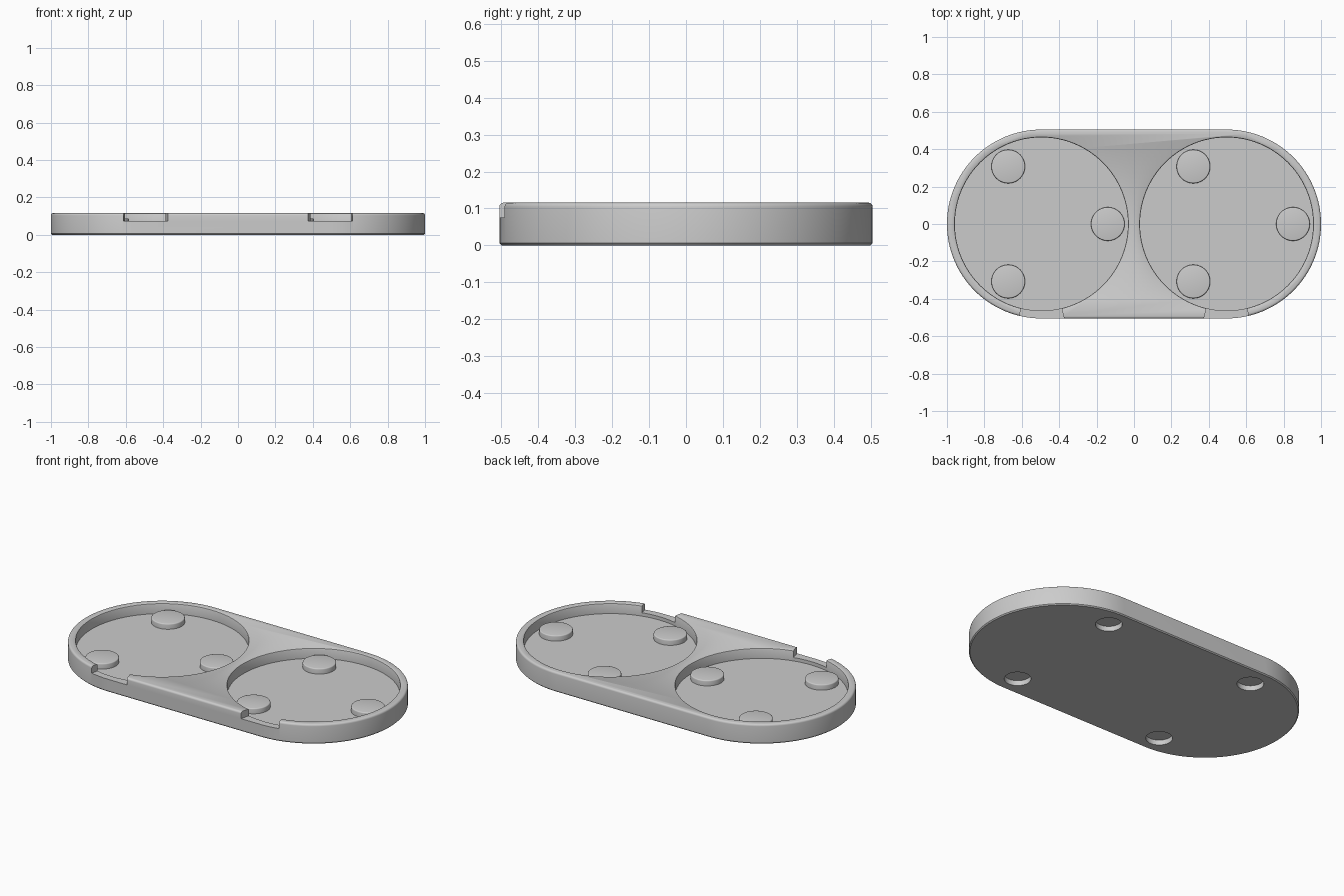
import bpy, bmesh, math
from mathutils import Vector

cube = bpy.data.objects.get("Cube")
if cube:
    bpy.data.objects.remove(cube, do_unlink=True)

HEIGHT = 0.116
SPREAD = 0.495      # distance of each dish from the middle
OUTER = 0.505
DISH = 0.463
FLOOR = 0.055

grey = bpy.data.materials.new("plain grey")
grey.use_nodes = True
colour = (0.6, 0.6, 0.6, 1)
grey.diffuse_color = colour
grey.node_tree.nodes["Principled BSDF"].inputs["Base Color"].default_value = colour


def circle(cx, cy, r, z, n=96):
    return [Vector((cx + r * math.cos(2 * math.pi * i / n),
                    cy + r * math.sin(2 * math.pi * i / n), z)) for i in range(n)]


def stadium(r, z, n=64):
    pts = []
    for side in (1, -1):
        for i in range(n + 1):
            a = math.pi * i / n - math.pi / 2
            pts.append(Vector((side * (SPREAD + r * math.cos(a)), side * r * math.sin(a), z)))
    return pts


def loft(name, rings):
    """Skin a stack of rings from bottom to top and cap both ends."""
    bm = bmesh.new()
    loops = [[bm.verts.new(p) for p in ring] for ring in rings]
    count = len(loops[0])
    for low, high in zip(loops, loops[1:]):
        for i in range(count):
            j = (i + 1) % count
            bm.faces.new((low[i], low[j], high[j], high[i]))
    bm.faces.new(loops[0][::-1])
    bm.faces.new(loops[-1])
    bmesh.ops.recalc_face_normals(bm, faces=bm.faces)
    mesh = bpy.data.meshes.new(name)
    bm.to_mesh(mesh)
    bm.free()
    mesh.materials.append(grey)
    obj = bpy.data.objects.new(name, mesh)
    bpy.context.collection.objects.link(obj)
    return obj


def smooth(obj):
    bpy.ops.object.select_all(action='DESELECT')
    obj.select_set(True)
    bpy.context.view_layer.objects.active = obj
    bpy.ops.object.shade_smooth_by_angle(angle=math.radians(35))


def fillet(r, top, size, steps=4):
    """Radius and height pairs of a rounded upper edge."""
    return [(r - size + size * math.cos(a), top - size + size * math.sin(a))
            for a in (math.pi / 2 * i / steps for i in range(steps + 1))]


# Tray body with a small bottom chamfer and rounded top edge
profile = [(OUTER - 0.006, 0), (OUTER, 0.006)] + fillet(OUTER, HEIGHT, 0.012)
tray = loft("tray", [stadium(r, z) for r, z in profile])

cutters = []
for side, label in ((1, "left"), (-1, "right")):
    cx = side * SPREAD

    # Round dish with an eased lip
    dish = [(DISH, FLOOR), (DISH, HEIGHT - 0.008), (DISH + 0.002, HEIGHT - 0.003),
            (DISH + 0.007, HEIGHT), (DISH + 0.007, HEIGHT + 0.05)]
    cutters.append(loft(label + "_dish_cutter", [circle(cx, 0, r, z) for r, z in dish]))

    # Radial notch through the front rim
    spread = 0.24
    outline = [(-0.43, -1), (-0.56, -1), (-0.56, 1), (-0.43, 1)]
    cutters.append(loft(label + "_notch_cutter",
                        [[Vector((cx - s * y * spread, y, z)) for y, s in outline]
                         for z in (0.075, HEIGHT + 0.04)]))

    # Shallow foot sockets underneath
    for end, place in ((1, "back"), (-1, "front")):
        cutters.append(loft(f"{label}_{place}_socket_cutter",
                            [circle(cx, end * 0.38, 0.072, z, 48) for z in (-0.03, 0.03)]))

    # Three raised pads in each dish
    for k in range(3):
        a = 2 * math.pi * k / 3
        px, py = cx + 0.355 * math.cos(a), 0.355 * math.sin(a)
        rings = [(0.09, FLOOR - 0.005)] + fillet(0.09, 0.087, 0.006, 3)
        smooth(loft(f"{label}_pad_{k + 1}", [circle(px, py, r, z, 48) for r, z in rings]))

# Carve the tray, then drop the cutters
for cutter in cutters:
    cutter.hide_render = True
    cut = tray.modifiers.new(cutter.name, 'BOOLEAN')
    cut.operation = 'DIFFERENCE'
    cut.solver = 'EXACT'
    cut.object = cutter
bpy.context.view_layer.update()
carved = bpy.data.meshes.new_from_object(
    tray.evaluated_get(bpy.context.evaluated_depsgraph_get()))
tray.modifiers.clear()
tray.data = carved
carved.materials.clear()
carved.materials.append(grey)
for cutter in cutters:
    bpy.data.objects.remove(cutter, do_unlink=True)
smooth(tray)
